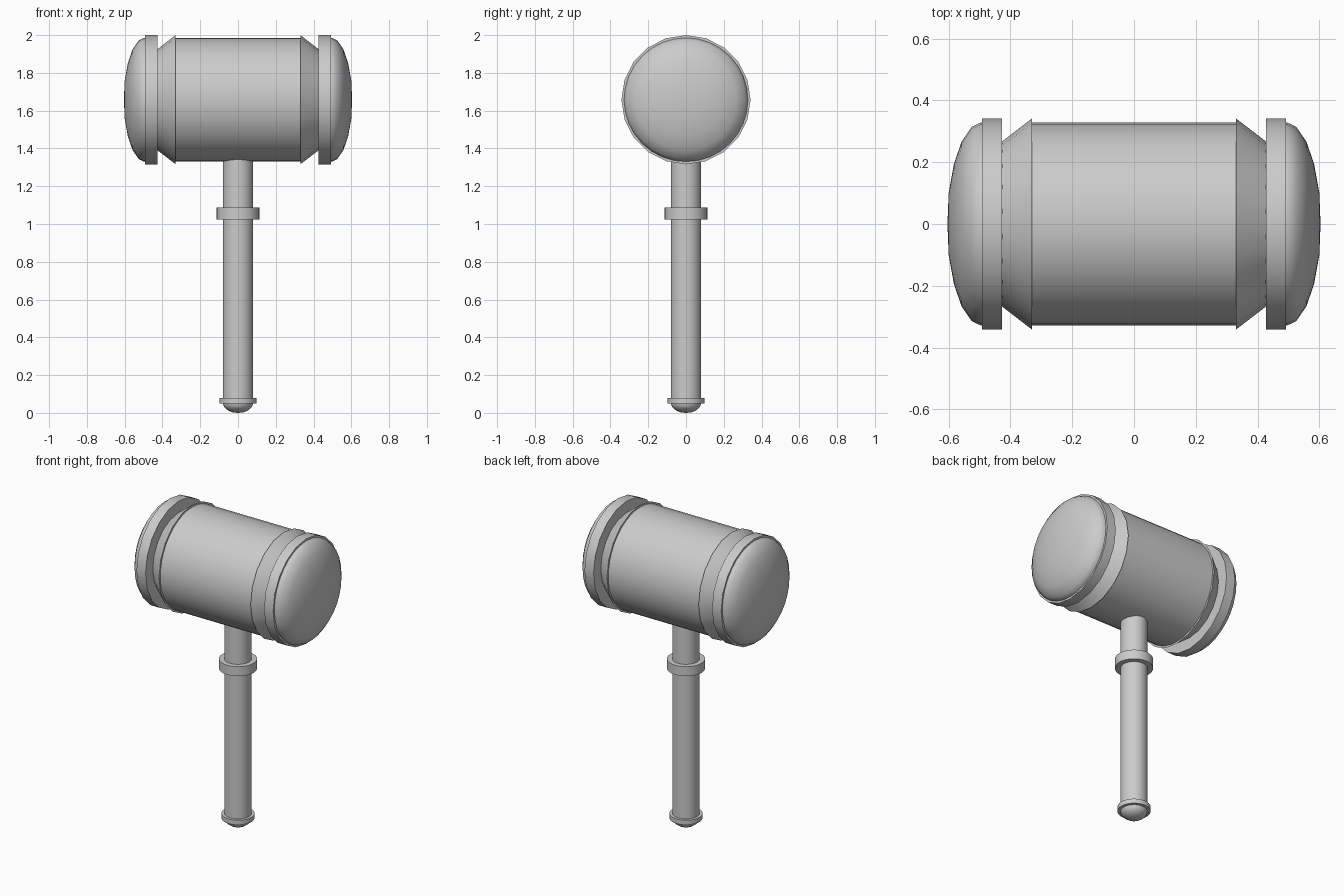
import bpy, math
from mathutils import Matrix

if "Cube" in bpy.data.objects:
    bpy.data.objects.remove(bpy.data.objects["Cube"])

HEAD_Z = 1.658


def lathe(name, profile, sides, matrix=Matrix()):
    """Spin (radius, height) points around local z; radius 0 makes a pole."""
    verts, faces, rings = [], [], []
    for r, h in profile:
        start = len(verts)
        n = 1 if r == 0 else sides
        for i in range(n):
            a = 2 * math.pi * i / sides
            verts.append(matrix @ Matrix.Translation((r * math.cos(a), r * math.sin(a), h)).translation)
        rings.append([start + i % n for i in range(sides)])
    for lo, hi in zip(rings, rings[1:]):
        for i in range(sides):
            j = (i + 1) % sides
            quad = [lo[i], lo[j], hi[j], hi[i]]
            faces.append(list(dict.fromkeys(quad)))
    mesh = bpy.data.meshes.new(name)
    mesh.from_pydata(verts, [], faces)
    obj = bpy.data.objects.new(name, mesh)
    bpy.context.collection.objects.link(obj)
    bpy.ops.object.select_all(action='DESELECT')
    obj.select_set(True)
    bpy.context.view_layer.objects.active = obj
    bpy.ops.object.shade_smooth_by_angle(angle=math.radians(35))
    return obj


def drum(r0, z0, r1, z1):
    return [(0, z0), (r0, z0), (r1, z1), (0, z1)]


# Handle with its collars and rounded foot
lathe("handle", drum(0.08, 0.05, 0.08, 1.345), 32)
lathe("handle_collar", drum(0.113, 1.025, 0.113, 1.087), 32)
lathe("foot_ring", drum(0.098, 0.05, 0.098, 0.08), 32)
lathe("foot_dome", [(0, 0), (0.025, 0.002), (0.048, 0.01), (0.066, 0.023),
                    (0.077, 0.038), (0.08, 0.055)], 32)

# Head barrel, then matching end parts on each side
for side, sign in (("right", 1), ("left", -1)):
    m = Matrix.Translation((0, 0, HEAD_Z)) @ Matrix.Rotation(sign * math.pi / 2, 4, 'Y')
    if sign == 1:
        lathe("head_barrel", [(0, -0.49), (0.265, -0.49), (0.265, -0.34), (0.328, -0.33),
                              (0.328, 0.33), (0.265, 0.34), (0.265, 0.49), (0, 0.49)], 40, m)
    lathe("tapered_band_" + side, drum(0.342, 0.33, 0.265, 0.43), 20, m)
    lathe("end_ring_" + side, drum(0.342, 0.427, 0.342, 0.492), 20, m)
    lathe("striking_cap_" + side, [(0.328, 0.48), (0.328, 0.497), (0.315, 0.525), (0.267, 0.558),
                                   (0.195, 0.583), (0.10, 0.6), (0, 0.604)], 32, m)
